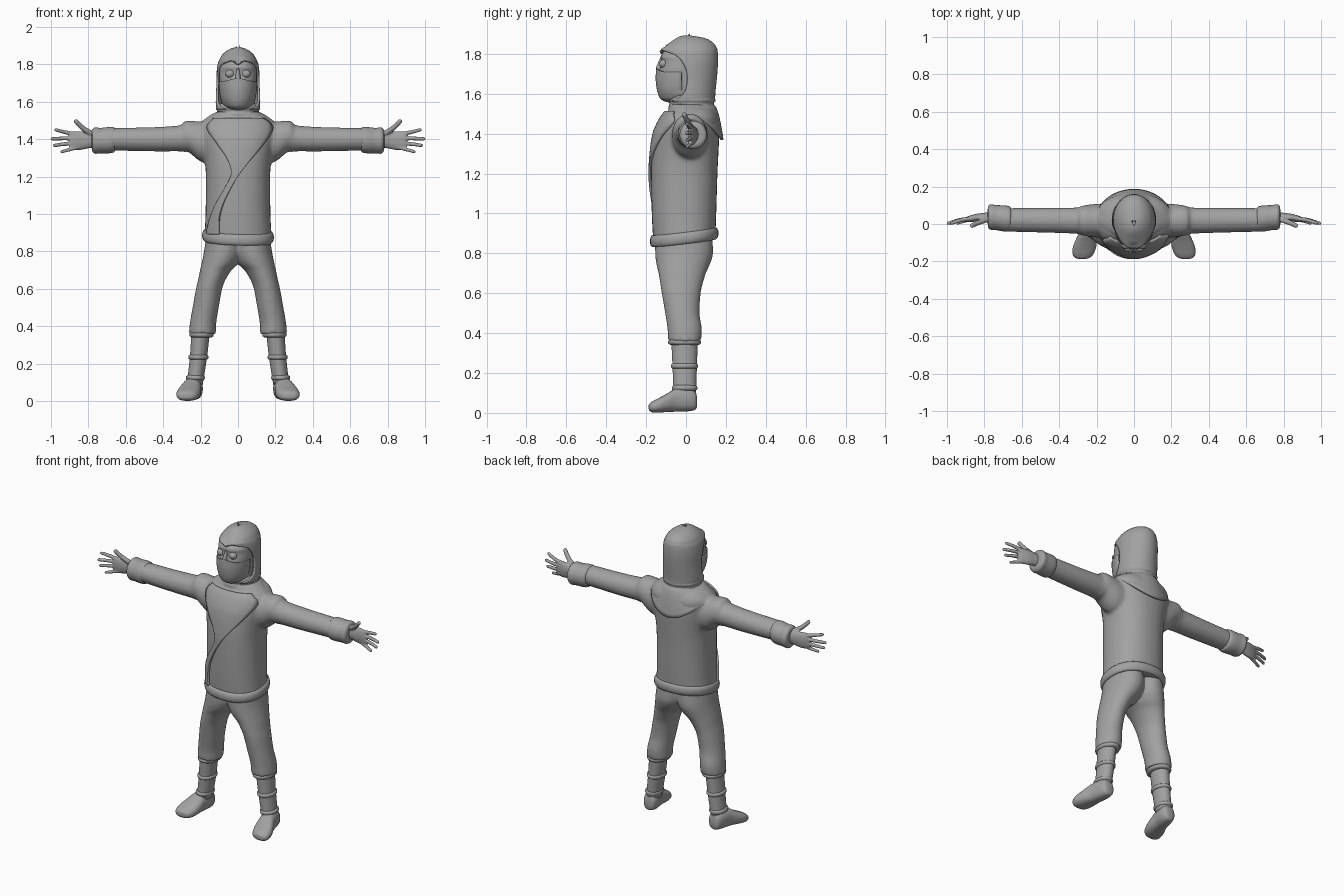
import bpy, bmesh, math
from mathutils import Vector

grey = bpy.data.materials.new("plain grey")
grey.diffuse_color = (0.36, 0.36, 0.36, 1)


def dense(rows, k=5):
    """Smooth (Catmull-Rom) interpolation of rows of numbers."""
    out = []
    for i in range(len(rows) - 1):
        p = [rows[max(i - 1, 0)], rows[i], rows[i + 1], rows[min(i + 2, len(rows) - 1)]]
        for j in range(k):
            t = j / k
            out.append(tuple(0.5 * (2 * b + (c - a) * t + (2 * a - 5 * b + 4 * c - d) * t * t
                                    + (3 * b - a - 3 * c + d) * t ** 3) for a, b, c, d in zip(*p)))
    return out + [tuple(rows[-1])]


def skin(bm, rings, closed=True, caps=True):
    """Join rows of points with quads."""
    vs = [[bm.verts.new(p) for p in r] for r in rings]
    n = len(vs[0])
    for r, s in zip(vs, vs[1:]):
        for i in range(n if closed else n - 1):
            j = (i + 1) % n
            bm.faces.new((r[i], r[j], s[j], s[i]))
    if caps:
        bm.faces.new(vs[0])
        bm.faces.new(vs[-1])


def ring(c, a, b, n=32, e=2.0):
    c, a, b = Vector(c), Vector(a), Vector(b)
    f = lambda v: math.copysign(abs(v) ** (2 / e), v)
    return [c + a * f(math.cos(2 * math.pi * i / n)) + b * f(math.sin(2 * math.pi * i / n)) for i in range(n)]


def up(bm, rows, s=1, e=2.0, k=5):      # rows: z, x centre, x radius, y front, y back
    skin(bm, [ring((s * x, (f + b) / 2, z), (r, 0, 0), (0, (b - f) / 2, 0), e=e) for z, x, r, f, b in dense(rows, k)])


def out(bm, rows, s=1, k=5):            # rows: x, y centre, z centre, y radius, z radius
    skin(bm, [ring((s * x, y, z), (0, ry, 0), (0, 0, rz)) for x, y, z, ry, rz in dense(rows, k)])


def tube(bm, pts, r, s=1):              # rounded finger
    path = [Vector((s * x, y, z)) for x, y, z in dense(pts, 6)]
    d = (path[-1] - path[0]).normalized()
    a = d.cross(Vector((0, 1, 0))).normalized()
    b = d.cross(a)
    n = len(path) - 1
    rad = [r * (1.0 - 0.25 * i / n) for i in range(n)] + [r * 0.4]
    skin(bm, [ring(p, a * q, b * q, 12) for p, q in zip(path, rad)])


def finish(name, bm, voxel=0, smooth=4, thick=0):
    bmesh.ops.remove_doubles(bm, verts=bm.verts, dist=0.0003)
    bmesh.ops.recalc_face_normals(bm, faces=bm.faces)
    me = bpy.data.meshes.new(name)
    bm.to_mesh(me)
    bm.free()
    me.materials.append(grey)
    for p in me.polygons:
        p.use_smooth = True
    ob = bpy.data.objects.new(name, me)
    bpy.context.collection.objects.link(ob)
    if thick:
        m = ob.modifiers.new("thickness", "SOLIDIFY")
        m.thickness, m.offset = thick, -1
    if voxel:
        m = ob.modifiers.new("blend", "REMESH")
        m.mode, m.voxel_size, m.use_smooth_shade = "VOXEL", voxel, True
        m = ob.modifiers.new("soften", "SMOOTH")
        m.factor, m.iterations = 0.5, smooth
    return ob


# jacket: torso and sleeves blended together
torso = [(.87, 0, .18, -.165, .147), (1.0, 0, .174, -.172, .152), (1.2, 0, .172, -.175, .158),
         (1.3, 0, .18, -.17, .163), (1.4, 0, .197, -.155, .167), (1.47, 0, .202, -.125, .165),
         (1.51, 0, .172, -.095, .15), (1.54, 0, .115, -.075, .13)]
bm = bmesh.new()
up(bm, torso, e=2.25)
for s in (1, -1):
    out(bm, [(.12, .02, 1.38, .09, .115), (.2, .018, 1.388, .09, .107), (.265, .018, 1.416, .082, .084),
             (.29, .018, 1.412, .075, .082), (.31, .018, 1.405, .07, .07), (.45, .02, 1.4, .067, .065),
             (.68, .022, 1.4, .063, .06)], s)
finish("jacket", bm, .01, 5)

# wrapped front lapel lying on the torso
fine = dense(torso, 20)


def chest_y(x, z):
    _, _, r, f, b = min(fine, key=lambda t: abs(t[0] - z))
    q = min(abs(x) / r, .97)
    return (f + b) / 2 - (b - f) / 2 * (1 - q ** 2.25) ** (1 / 2.25)


lapel = [(1.51, -.13, .14), (1.46, -.165, .185), (1.38, -.115, .14), (1.3, -.06, .075), (1.22, -.036, .012),
         (1.14, -.07, -.037), (1.05, -.12, -.08), (.97, -.15, -.1), (.89, -.168, -.1)]
bm = bmesh.new()
skin(bm, [[(x, chest_y(x, z) - .007, z) for x in (l + (r - l) * i / 16 for i in range(17))]
          for z, l, r in dense(lapel)], False, False)
finish("lapel", bm, thick=.012).modifiers["thickness"].offset = 0

# rolled hem around the waist, dipping at the front
bm = bmesh.new()
rolls = []
for i in range(14):
    a = 2 * math.pi * i / 14
    g = .014 * math.cos(a)
    rolls.append([(p.x, p.y, p.z + .12 * p.y - .03 * p.x) for p in
                  ring((0, -.009, .882 + .03 * math.sin(a)), (.178 + g, 0, 0), (0, .158 + g, 0), e=2.25)])
skin(bm, rolls + rolls[:1], True, False)
finish("waist_hem", bm)

# trousers: two legs blended at the crotch (z, inner x, outer x, front y, back y)
leg = [(.9, -.03, .168, -.155, .13), (.8, -.03, .182, -.155, .136), (.74, -.005, .194, -.148, .118),
       (.7, .035, .203, -.138, .1), (.65, .066, .213, -.13, .085), (.6, .085, .225, -.122, .074),
       (.5, .103, .243, -.105, .068), (.42, .116, .257, -.093, .08), (.36, .118, .263, -.09, .076)]
bm = bmesh.new()
for s in (1, -1):
    up(bm, [(z, (i + o) / 2, (o - i) / 2, f, b) for z, i, o, f, b in leg], s)
finish("trousers", bm, .01, 5)

# lower legs, wraps and shoes
shin = [(.39, .198, .05, -.075, .06), (.24, .211, .046, -.068, .055), (.09, .231, .043, -.062, .05)]
bm, wraps, shoes = bmesh.new(), bmesh.new(), bmesh.new()
for s in (1, -1):
    up(bm, shin, s)
    for z, x, r in ((.355, .195, .064), (.235, .212, .053), (.125, .228, .05)):
        c, dy = -.007, r * 1.27
        up(wraps, [(z + h, x, r + g, c - dy - g, c + dy + g) for h, g in
                   ((-.014, -.01), (-.008, -.001), (0, .001), (.008, -.001), (.014, -.01))], s, k=2)
    # rows: y, x centre, x radius, sole z, top z
    shoe = [(.055, .232, .02, .03, .08), (.045, .232, .037, .015, .11), (.01, .235, .047, .008, .125),
            (-.05, .246, .05, .006, .122), (-.09, .256, .058, .005, .1), (-.13, .266, .062, .002, .078),
            (-.165, .273, .054, .002, .06), (-.182, .276, .036, .01, .048), (-.187, .277, .015, .02, .038)]
    skin(shoes, [ring((s * x, y, (b + t) / 2), (r, 0, 0), (0, 0, (t - b) / 2), e=2.4)
                 for y, x, r, b, t in dense(shoe)])
finish("lower_legs", bm)
finish("leg_wraps", wraps)
finish("shoes", shoes)

# cuffs and hands
cuffs, hands = bmesh.new(), bmesh.new()
for s in (1, -1):
    out(cuffs, [(.655, .026, 1.398, .055, .055), (.665, .027, 1.397, .066, .067), (.69, .029, 1.395, .07, .07),
                (.735, .034, 1.393, .067, .068), (.765, .037, 1.393, .068, .07), (.78, .038, 1.394, .056, .056),
                (.782, .038, 1.395, .03, .036)], s)
    out(hands, [(.74, .038, 1.395, .028, .036), (.79, .037, 1.395, .024, .042), (.84, .034, 1.393, .021, .05),
                (.88, .027, 1.392, .017, .05), (.9, .023, 1.39, .012, .044)], s)
    for path, r in (([(.775, .028, 1.425), (.83, .008, 1.46), (.873, -.012, 1.503)], .016),
                    ([(.86, .028, 1.425), (.92, .022, 1.437), (.982, .002, 1.452)], .0125),
                    ([(.86, .028, 1.404), (.93, .022, 1.405), (1.002, .001, 1.402)], .0125),
                    ([(.86, .028, 1.38), (.93, .02, 1.374), (.99, .002, 1.366)], .012),
                    ([(.85, .028, 1.36), (.9, .018, 1.345), (.95, .002, 1.332)], .0115)):
        tube(hands, path, r, s)
finish("cuffs", cuffs)
finish("hands", hands, .005, 3)

# shoulder cowl: dips low on the back
bm = bmesh.new()
rows = []
for t in (i / 10 for i in range(11)):
    row = []
    for i in range(48):
        a = 2 * math.pi * i / 48
        back = math.sin(a)
        edge = 1.485 - (.115 * back ** 2 if back > 0 else .02 * back ** 2)
        ry = .115 + .055 * t ** .6 if back > 0 else .098 + .02 * t
        row.append(((.108 + .098 * t) * math.cos(a), .018 + ry * back, 1.548 + (edge - 1.548) * t ** 1.3))
    rows.append(row)
skin(bm, rows, True, False)
finish("shoulder_cowl", bm, thick=.014)

# neck folds
bm = bmesh.new()
up(bm, [(1.5, 0, .11, -.075, .135), (1.53, 0, .119, -.088, .147), (1.55, 0, .112, -.083, .14),
        (1.57, 0, .118, -.09, .147), (1.59, 0, .108, -.08, .135)])
finish("neck_folds", bm)

# hood with open face and peaked brow (z, x radius, front y, back y, opening half angle)
hood = [(1.56, .117, -.095, .147, 35), (1.6, .119, -.1, .147, 74), (1.68, .116, -.11, .155, 84),
        (1.75, .115, -.12, .16, 76), (1.795, .11, -.125, .16, 58), (1.815, .105, -.13, .158, 28),
        (1.825, .1, -.13, .156, 0), (1.85, .086, -.09, .142, 0), (1.875, .058, -.055, .106, 0),
        (1.888, .03, -.03, .05, 0), (1.892, .008, -.008, .015, 0)]
bm = bmesh.new()
rows = []
for z, r, f, b, gap in dense(hood, 4):
    g = math.radians(max(gap, 0))
    row = []
    for i in range(41):
        a = g + (2 * math.pi - 2 * g) * i / 40
        x, c = r * math.sin(a), math.cos(a)
        dip = .018 * max(0, 1 - abs(x) / .03) if c > 0 and 1.8 < z < 1.84 else 0
        row.append((x, .02 - c * ((.02 - f) if c > 0 else (b - .02)), z - dip))
    rows.append(row)
skin(bm, rows, False, False)
finish("hood", bm, thick=.012)

# face, nose, eyes and mask
bm = bmesh.new()
up(bm, [(1.56, 0, .06, -.09, .08), (1.6, 0, .09, -.12, .1), (1.7, 0, .1, -.135, .11),
        (1.76, 0, .1, -.124, .11), (1.79, 0, .095, -.126, .11), (1.83, 0, .07, -.095, .09)], e=2.3)
up(bm, [(1.69, 0, .022, -.15, -.09), (1.73, 0, .015, -.15, -.09), (1.765, 0, .01, -.136, -.09),
        (1.79, 0, .006, -.125, -.09)])
finish("face", bm)
bm = bmesh.new()
for s in (1, -1):
    up(bm, [(1.75 + .022 * math.sin(t), s * .043, .024 * math.cos(t) + .0005, -.112 - .022 * math.cos(t),
             -.11 + .02 * math.cos(t)) for t in (math.pi * (i / 8 - .5) for i in range(9))], k=2)
finish("eyes", bm)
bm = bmesh.new()
mask = [(1.563, .055, -.112), (1.58, .077, -.132), (1.62, .094, -.146), (1.67, .102, -.152), (1.708, .104, -.151)]
skin(bm, [[(r * math.sin(a), .0 + f * math.cos(a) ** .8, z + (.018 * math.cos(a) ** 6 if z > 1.7 else 0))
           for a in (math.radians(-85 + 170 * i / 28) for i in range(29))] for z, r, f in dense(mask)], False, False)
skin(bm, [[(r * math.sin(a), f * math.cos(a) ** .8, z) for a in (math.radians(-85 + 170 * i / 28) for i in range(29))]
          for z, r, f in ((1.563, .055, -.112), (1.556, .03, -.085), (1.56, .01, -.05))], False, False)
finish("face_mask", bm, thick=.008)
